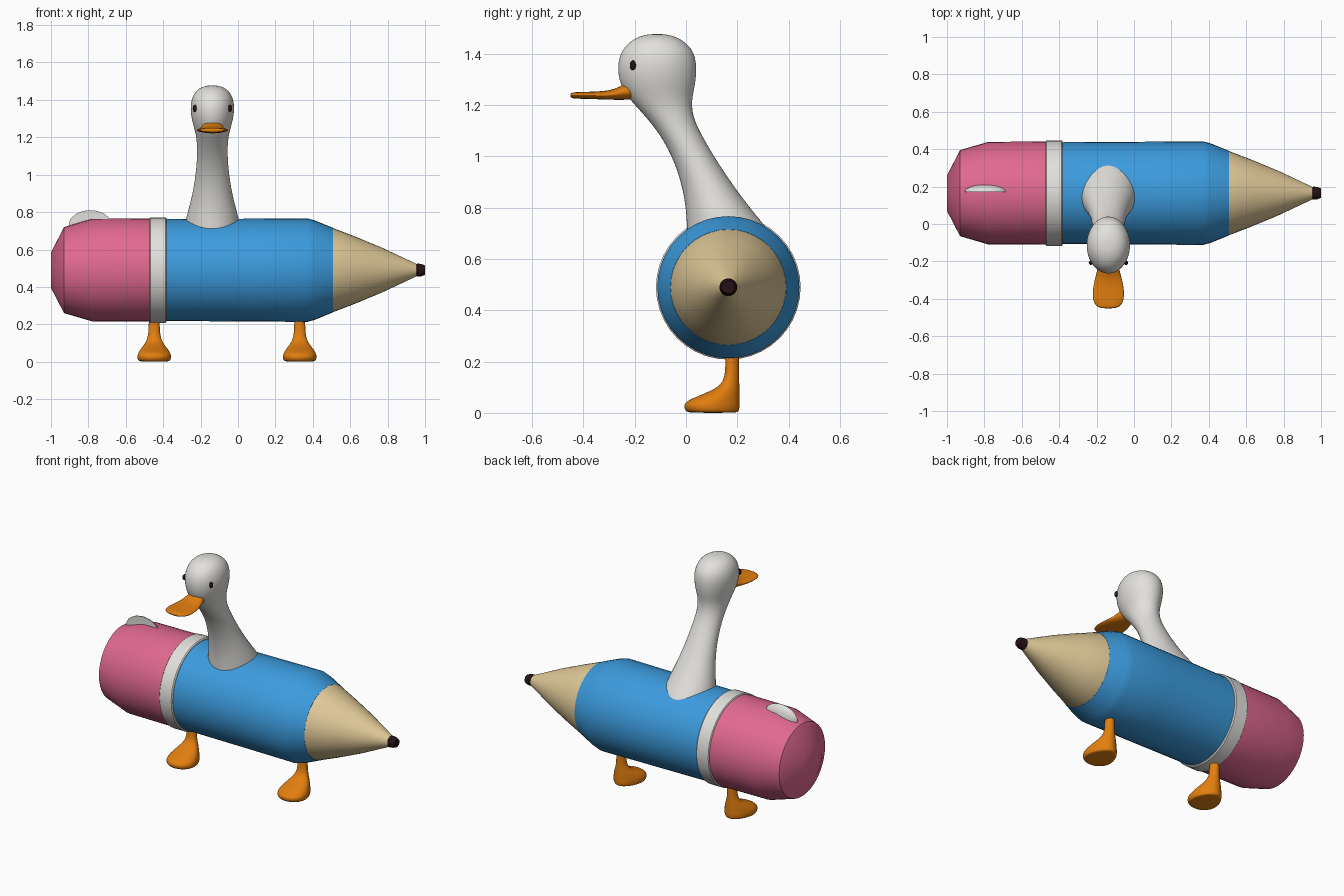
import bpy, bmesh, math
from mathutils import Vector

cube = bpy.data.objects.get("Cube")
if cube:
    bpy.data.objects.remove(cube)


def material(name, rgb):
    m = bpy.data.materials.new(name)
    m.use_nodes = True
    m.diffuse_color = (*rgb, 1)
    m.node_tree.nodes["Principled BSDF"].inputs["Base Color"].default_value = (*rgb, 1)
    return m


BLUE = material("blue paint", (0.045, 0.33, 0.73))
PINK = material("pink rubber", (0.75, 0.14, 0.28))
WOOD = material("bare wood", (0.74, 0.58, 0.31))
ORANGE = material("orange", (0.76, 0.21, 0.005))
WHITE = material("white feather", (0.76, 0.75, 0.72))
DARK = material("dark lead", (0.02, 0.006, 0.008))

AXIS_Y, AXIS_Z = 0.165, 0.49
NECK_X = -0.137


def finish(name, bm, mat, subsurf=0, sharp=40):
    bmesh.ops.recalc_face_normals(bm, faces=bm.faces)
    me = bpy.data.meshes.new(name)
    bm.to_mesh(me)
    bm.free()
    me.materials.append(mat)
    me.shade_smooth()
    if not subsurf:
        me.set_sharp_from_angle(angle=math.radians(sharp))
    ob = bpy.data.objects.new(name, me)
    bpy.context.scene.collection.objects.link(ob)
    if subsurf:
        mod = ob.modifiers.new("smooth", "SUBSURF")
        mod.levels = mod.render_levels = subsurf
    return ob


def skin(name, rings, mat, **kw):
    """Bridge a list of equal point rings and cap both ends."""
    bm = bmesh.new()
    loops = [[bm.verts.new(p) for p in ring] for ring in rings]
    n = len(loops[0])
    for a, b in zip(loops, loops[1:]):
        for i in range(n):
            j = (i + 1) % n
            bm.faces.new((a[i], a[j], b[j], b[i]))
    bm.faces.new(loops[0])
    bm.faces.new(loops[-1])
    return finish(name, bm, mat, **kw)


def circle(n):
    return [(math.cos(2 * math.pi * i / n), math.sin(2 * math.pi * i / n)) for i in range(n)]


def lathe(name, profile, mat, n=40):
    """Turn (x, radius) points about the pencil axis."""
    rings = [[(x, AXIS_Y + r * c, AXIS_Z + r * s) for c, s in circle(n)] for x, r in profile]
    return skin(name, rings, mat)


def stack(name, x, sections, mat, taper=0.0):
    """Horizontal ovals given as (z, y front, y back, half width)."""
    rings = []
    for z, y0, y1, hx in sections:
        rings.append([(x + hx * c * (1 - taper * s), (y0 + y1) / 2 + s * (y1 - y0) / 2, z)
                      for c, s in circle(16)])
    return skin(name, rings, mat, subsurf=2)


def ellipsoid(name, centre, size, mat, half=False):
    bm = bmesh.new()
    bmesh.ops.create_uvsphere(bm, u_segments=24, v_segments=12, radius=1)
    if half:
        geom = bm.verts[:] + bm.edges[:] + bm.faces[:]
        cut = bmesh.ops.bisect_plane(bm, geom=geom, plane_co=(0, 0, 0),
                                     plane_no=(0, -1, 0), clear_outer=True)
        edges = [e for e in cut["geom_cut"] if isinstance(e, bmesh.types.BMEdge)]
        bmesh.ops.contextual_create(bm, geom=edges)
    for v in bm.verts:
        v.co = Vector(centre) + v.co * Vector(size)
    return finish(name, bm, mat)


# Pencil body
lathe("eraser", [(-1, 0.095), (-0.93, 0.23), (-0.78, 0.274), (-0.46, 0.276)], PINK)
lathe("ferrule_band", [(-0.473, 0.276), (-0.468, 0.282), (-0.387, 0.282), (-0.381, 0.276)], WHITE)
lathe("painted_barrel", [(-0.39, 0.272), (0.1, 0.275), (0.37, 0.277), (0.41, 0.266),
                         (0.508, 0.226)], BLUE)
lathe("wood_cone", [(0.5, 0.226), (0.508, 0.225), (0.62, 0.182), (0.77, 0.12), (0.955, 0.033)], WOOD)
lathe("lead_tip", [(0.953, 0.03), (0.958, 0.035), (0.98, 0.033), (1.0, 0.025)], DARK, n=16)

# Neck and head
stack("neck_and_head", NECK_X, [
    (0.6, 0.02, 0.33, 0.14), (0.69, 0.0, 0.345, 0.156), (0.76, 0.0, 0.285, 0.147),
    (0.85, -0.01, 0.213, 0.12), (0.95, -0.035, 0.142, 0.098), (1.06, -0.085, 0.075, 0.085),
    (1.15, -0.153, 0.028, 0.082), (1.22, -0.222, 0.024, 0.09), (1.28, -0.262, 0.04, 0.11),
    (1.35, -0.272, 0.046, 0.122), (1.41, -0.258, 0.035, 0.114), (1.455, -0.215, -0.01, 0.086),
    (1.474, -0.165, -0.06, 0.045), (1.477, -0.13, -0.095, 0.014)], WHITE)

# Beak: ovals along y as (y, half width, bottom, top)
beak = [(-0.19, 0.05, 1.222, 1.288), (-0.235, 0.058, 1.22, 1.288), (-0.275, 0.068, 1.22, 1.262),
        (-0.33, 0.083, 1.222, 1.254), (-0.39, 0.088, 1.224, 1.252), (-0.435, 0.074, 1.225, 1.251),
        (-0.452, 0.042, 1.228, 1.247)]
skin("beak", [[(NECK_X + hx * c, y, (a + b) / 2 + s * (b - a) / 2) for c, s in circle(16)]
              for y, hx, a, b in beak], ORANGE, subsurf=2)

# Eyes
for side, name in ((1, "left_eye"), (-1, "right_eye")):
    ellipsoid(name, (NECK_X + side * 0.094, -0.207, 1.355), (0.011, 0.012, 0.019), DARK)

# Tail feather
ellipsoid("tail", (-0.79, 0.172, 0.73), (0.115, 0.04, 0.08), WHITE, half=True)

# Webbed feet with legs
for x, name in ((0.33, "left_leg"), (-0.448, "right_leg")):
    stack(name, x, [
        (0.0, 0.01, 0.2, 0.075), (0.006, -0.004, 0.209, 0.088), (0.03, -0.014, 0.212, 0.092),
        (0.05, 0.005, 0.211, 0.085), (0.075, 0.07, 0.21, 0.068), (0.1, 0.125, 0.209, 0.048),
        (0.13, 0.148, 0.208, 0.034), (0.18, 0.154, 0.208, 0.029), (0.3, 0.154, 0.208, 0.029)],
        ORANGE, taper=0.2)
